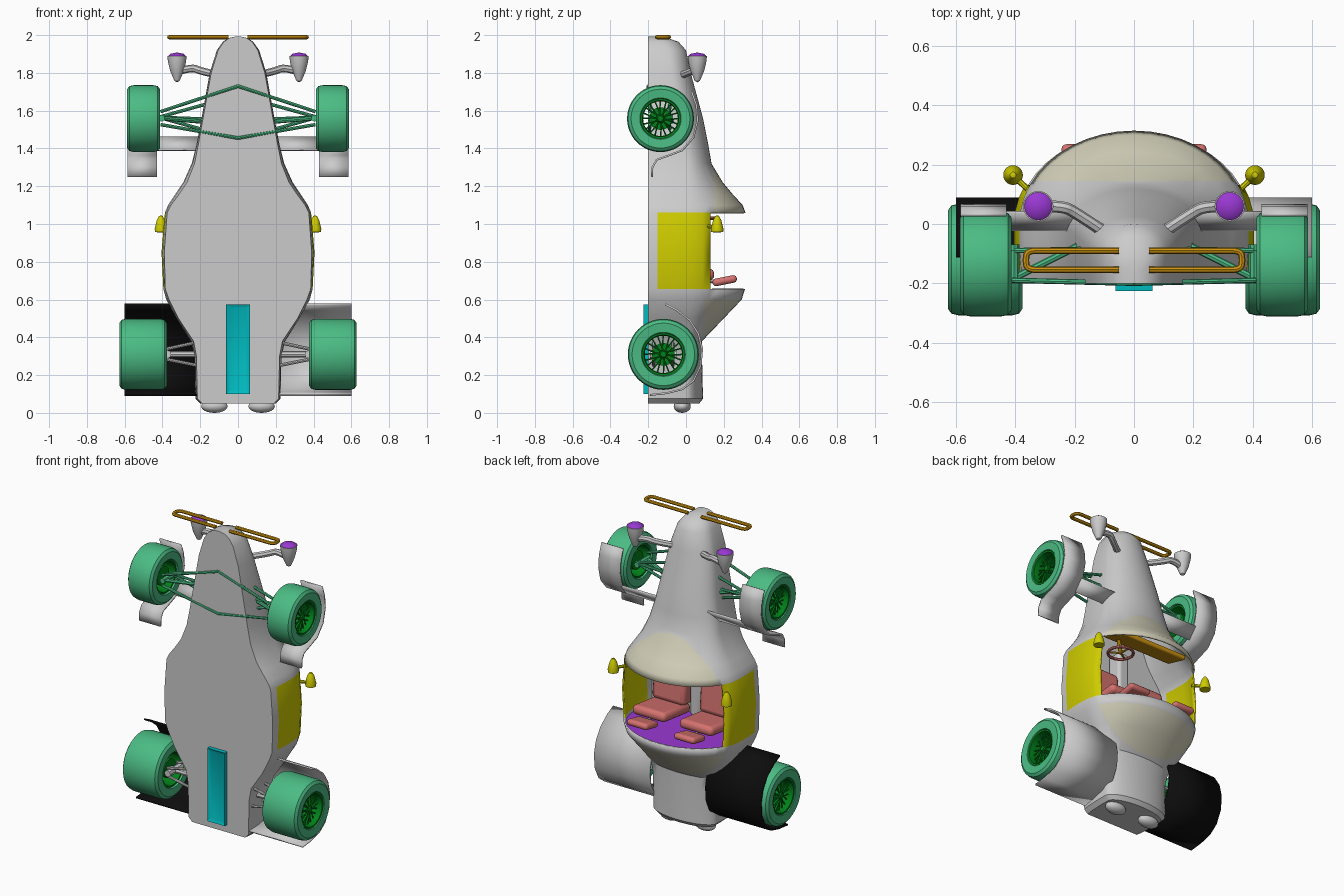
import bpy, bmesh, math
from mathutils import Vector

if "Cube" in bpy.data.objects:
    bpy.data.objects.remove(bpy.data.objects["Cube"])
MADE = []


def material(name, r, g, b):
    m = bpy.data.materials.new(name)
    m.use_nodes = True
    m.diffuse_color = (r, g, b, 1)
    m.node_tree.nodes["Principled BSDF"].inputs["Base Color"].default_value = (r, g, b, 1)
    return m


GREY = material("body_grey", .6, .6, .6)
BEIGE = material("cowl_beige", .64, .62, .48)
YELLOW = material("door_yellow", .62, .6, 0)
GREEN = material("tyre_green", .07, .5, .23)
DARK = material("rim_green", 0, .22, .01)
BLACK = material("fender_black", .004, .004, .004)
PURPLE = material("lens_purple", .32, .04, .65)
CYAN = material("keel_cyan", 0, .5, .53)
ORANGE = material("bumper_orange", .62, .3, .005)
PINK = material("seat_pink", .66, .17, .16)


def finish(name, bm, *mats):
    bmesh.ops.recalc_face_normals(bm, faces=bm.faces)
    me = bpy.data.meshes.new(name)
    bm.to_mesh(me)
    bm.free()
    for m in mats:
        me.materials.append(m)
    ob = bpy.data.objects.new(name, me)
    bpy.context.collection.objects.link(ob)
    MADE.append(ob)
    return ob


def lathe(name, profile, centre, axis, mat, closed=False, n=40, flip=1):
    """Spin (radius, offset) points about the x or z axis."""
    bm = bmesh.new()
    rings = []
    for r, h in profile:
        ring = []
        for i in range(n):
            a = math.tau * i / n
            c, s = r * math.cos(a), r * math.sin(a)
            p = Vector((h * flip, c, s)) if axis == "x" else Vector((c, s, h))
            ring.append(bm.verts.new(p + Vector(centre)))
        rings.append(ring)
    pairs = list(zip(rings, rings[1:])) + ([(rings[-1], rings[0])] if closed else [])
    for a, b in pairs:
        for i in range(n):
            bm.faces.new((a[i], a[i - 1], b[i - 1], b[i]))
    bmesh.ops.remove_doubles(bm, verts=bm.verts, dist=1e-5)
    return finish(name, bm, mat)


def rod(name, points, radius, mat, smooth=False):
    """Round tube along a path."""
    cu = bpy.data.curves.new(name, "CURVE")
    cu.dimensions = "3D"
    cu.bevel_depth = radius
    cu.bevel_resolution = 2
    cu.use_fill_caps = True
    sp = cu.splines.new("NURBS" if smooth else "POLY")
    sp.points.add(len(points) - 1)
    for p, co in zip(sp.points, points):
        p.co = (*co, 1)
    if smooth:
        sp.order_u = 3
        sp.use_endpoint_u = True
    tmp = bpy.data.objects.new(name + "_path", cu)
    bpy.context.collection.objects.link(tmp)
    bpy.context.view_layer.update()
    me = bpy.data.meshes.new_from_object(tmp.evaluated_get(bpy.context.evaluated_depsgraph_get()))
    bpy.data.objects.remove(tmp)
    bm = bmesh.new()
    bm.from_mesh(me)
    return finish(name, bm, mat)


def strip(name, path, x0, x1, mat, thick=.01):
    """Thin curved panel: a (y, z) path extruded along x."""
    bm = bmesh.new()
    rows = [[bm.verts.new((x, y, z)) for x in (x0, x1)] for y, z in path]
    for a, b in zip(rows, rows[1:]):
        bm.faces.new((a[0], a[1], b[1], b[0]))
    ob = finish(name, bm, mat)
    mod = ob.modifiers.new("thickness", "SOLIDIFY")
    mod.thickness, mod.offset = thick, 0
    return ob


def box(name, centre, size, mat, bevel=.0, tilt=0):
    bm = bmesh.new()
    bmesh.ops.create_cube(bm, size=1)
    bmesh.ops.scale(bm, vec=size, verts=bm.verts)
    ob = finish(name, bm, mat)
    ob.location = centre
    ob.rotation_euler.x = tilt
    if bevel:
        mod = ob.modifiers.new("round", "BEVEL")
        mod.width, mod.segments = bevel, 3
    return ob


# Body sections: height, floor half width, half width, widest level, top level
SECTIONS = [(.05, .19, .2, 0, .07), (.075, .215, .225, 0, .09), (.3, .22, .23, 0, .085),
            (.38, .235, .25, 0, .085), (.5, .315, .325, 0, .2), (.6, .365, .38, 0, .295),
            (.655, .385, .395, 0, .312), (.85, .39, .405, 0, .315), (1.06, .375, .387, 0, .315),
            (1.1, .355, .37, 0, .3), (1.16, .31, .33, 0, .245), (1.22, .27, .29, 0, .195),
            (1.32, .23, .245, 0, .135), (1.42, .21, .22, -.02, .118), (1.56, .185, .193, -.04, .09),
            (1.8, .142, .15, -.08, .025), (1.92, .105, .112, -.1, 0), (1.965, .075, .08, -.12, -.04),
            (1.985, .045, .048, -.14, -.1), (1.992, .015, .016, -.16, -.13)]
FLOOR, ARC = -.2, 11


def section(z, wf, w, ys, top):
    low = min(-.15, (FLOOR + ys) / 2)
    half = [(0, FLOOR), (wf, FLOOR), (w * .985, low), (w, (low + ys) / 2)]
    for i in range(ARC + 1):
        a = math.pi / 2 * i / ARC
        half.append((w * math.cos(a), ys + (top - ys) * math.sin(a)))
    return [(x, y, z) for x, y in half] + [(-x, y, z) for x, y in half[-2:0:-1]]


# Body shell with an open cockpit, coloured doors and cowls
bm = bmesh.new()
rings = [[bm.verts.new(p) for p in section(*s)] for s in SECTIONS]
for a, b in zip(rings, rings[1:]):
    for i in range(len(a)):
        bm.faces.new((a[i - 1], a[i], b[i], b[i - 1]))
bm.faces.new(rings[0])
bm.faces.new(rings[-1])
for level, zmin, zmax in ((.145, 1.06, 1.4), (.1, .38, .6)):
    faces = [f for f in bm.faces if zmin < f.calc_center_median().z < zmax]
    geom = faces + list({e for f in faces for e in f.edges}) + list({v for f in faces for v in f.verts})
    bmesh.ops.bisect_plane(bm, geom=geom, plane_co=(0, level, 0), plane_no=(0, 1, 0))
opening = []
for f in bm.faces:
    c = f.calc_center_median()
    if .655 < c.z < 1.06:
        if c.y > .13:
            opening.append(f)
        elif c.y > -.15:
            f.material_index = 2
    elif (c.z > 1.06 and c.y > .145) or (.38 < c.z < .6 and c.y > .1):
        f.material_index = 1
bmesh.ops.delete(bm, geom=opening, context="FACES")
body = finish("body_shell", bm, GREY, BEIGE, YELLOW)
shell = body.modifiers.new("thickness", "SOLIDIFY")
shell.thickness, shell.offset = .01, -1

# Cockpit: rear deck, dashboard, seats, steering wheel
bm = bmesh.new()
bm.faces.new([bm.verts.new((x * .97, y * .96, .64)) for x, y, z in section(*SECTIONS[6])])
finish("rear_deck", bm, PURPLE)
box("dashboard", (0, .1, 1.13), (.5, .16, .03), ORANGE, .01, -.25)
box("centre_tunnel", (0, -.14, .92), (.08, .1, .5), GREY, .02)
for s, side in ((1, "left"), (-1, "right")):
    box(side + "_seat_cushion", (s * .17, -.11, .86), (.24, .1, .26), PINK, .03, .1)
    box(side + "_seat_back", (s * .17, .01, .72), (.24, .28, .06), PINK, .025, .12)
    box(side + "_headrest", (s * .17, .205, .7), (.15, .13, .04), PINK, .018, .2)
    rod(side + "_headrest_post", [(s * .17, .1, .7), (s * .17, .2, .69)], .01, GREY)
wheel = [(.075 + .009 * math.cos(math.tau * i / 8), .009 * math.sin(math.tau * i / 8)) for i in range(8)]
lathe("steering_wheel", wheel, (.17, .08, 1.03), "z", PINK, closed=True)
for i in range(3):
    a = math.tau * i / 3 + math.pi / 2
    rod("steering_spoke", [(.17, .08, 1.03), (.17 + .07 * math.cos(a), .08 + .07 * math.sin(a), 1.03)], .006, ORANGE)
rod("steering_column", [(.17, .08, 1.03), (.17, .06, 1.14)], .012, ORANGE)

# Keel plate under the tail with a sunken channel
bm = bmesh.new()
bmesh.ops.create_cube(bm, size=1)
bmesh.ops.scale(bm, vec=(.125, .028, .475), verts=bm.verts)
bmesh.ops.translate(bm, vec=(0, -.212, .3375), verts=bm.verts)
bm.faces.ensure_lookup_table()
front = min(bm.faces, key=lambda f: f.calc_center_median().y)
bmesh.ops.inset_individual(bm, faces=[front], thickness=.03)
bmesh.ops.translate(bm, vec=(0, .012, 0), verts=front.verts)
finish("keel_plate", bm, CYAN)


def road_wheel(name, s, x0, x1, y, z, r):
    """Tyre, rim, hub and wire spokes; x1 is the outer face."""
    c, rim = (0, y, z), r * .62
    tyre = [(rim, x0), (r * .88, x0), (r * .97, x0 + .012), (r, x0 + .035), (r, x1 - .035),
            (r * .97, x1 - .012), (r * .88, x1), (rim, x1 - .004), (rim - .006, x1 - .02), (rim - .006, x0 + .02)]
    lathe(name + "_tyre", tyre, c, "x", GREEN, True, 48, s)
    band = [(rim - .004, x1 - .008), (rim - .014, x1 - .01), (rim - .018, x1 - .04), (rim - .014, x0 + .01), (rim - .004, x0 + .01)]
    lathe(name + "_rim", band, c, "x", DARK, True, 48, s)
    hub = [(0, x1 - .02), (.015, x1 - .022), (.022, x1 - .035), (.022, x0 + .03), (0, x0 + .03)]
    lathe(name + "_hub", hub, c, "x", DARK, False, 20, s)
    lathe(name + "_brake", [(0, x0 + .03), (.06, x0 + .03), (.06, x0 + .05), (0, x0 + .05)], c, "x", DARK, False, 24, s)
    for i in range(20):
        a, b = math.tau * i / 20, math.tau * (i + (1 if i % 2 else -1)) / 20
        rod(name + "_spoke", [(s * (x1 - .03), y + .02 * math.cos(a), z + .02 * math.sin(a)),
                              (s * (x1 - .045), y + (rim - .012) * math.cos(b), z + (rim - .012) * math.sin(b))], .004, DARK)


FRONT_FENDER = [(.03, 1.7), (.055, 1.63), (.062, 1.55), (.04, 1.46), (-.02, 1.39), (-.1, 1.36),
                (-.155, 1.34), (-.178, 1.3), (-.18, 1.25)]
REAR_FENDER = [(-.11, .575), (-.05, .545), (.02, .49), (.065, .42), (.085, .34), (.078, .25),
               (.04, .17), (-.02, .125), (-.1, .105), (-.19, .095)]

# Everything carried on both sides
for s, side in ((1, "left"), (-1, "right")):
    road_wheel(side + "_front", s, .413, .587, -.135, 1.558, .177)
    road_wheel(side + "_rear", s, .376, .628, -.12, .31, .188)
    strip(side + "_front_fender", FRONT_FENDER, s * .43, s * .585, GREY)
    strip(side + "_fender_bracket", FRONT_FENDER[3:5], s * .18, s * .44, GREY)
    strip(side + "_rear_fender", REAR_FENDER, s * .2, s * .6, GREY if s > 0 else BLACK)

    # Front suspension: lower chevrons and upper arms
    for z in (1.73, 1.455):
        rod(side + "_lower_arm", [(s * .41, -.19, 1.56 + (z - 1.59) * .25), (0, -.2, z)], .009, GREEN)
    for z in (1.64, 1.555, 1.49):
        rod(side + "_upper_arm", [(s * .42, -.09, 1.565), (s * .15, -.085, z)], .009, GREEN)
    rod(side + "_damper", [(s * .4, -.18, 1.56), (s * .16, -.06, 1.54)], .012, GREEN)
    rod(side + "_upright", [(s * .405, -.2, 1.56), (s * .405, -.07, 1.56)], .018, GREEN)

    # Rear suspension
    for y in (-.17, -.07):
        for z in (.25, .375):
            rod(side + "_rear_arm", [(s * .39, y, .31 + (z - .31) * .4), (s * .21, y, z)], .009, GREY)
    rod(side + "_drive_shaft", [(s * .4, -.12, .31), (s * .2, -.12, .31)], .018, GREY)
    rod(side + "_rear_upright", [(s * .375, -.19, .31), (s * .375, -.05, .31)], .022, GREY)

    # Headlamps on brackets
    lamp = [(0, 1.75), (.014, 1.758), (.036, 1.81), (.048, 1.86), (.051, 1.89), (0, 1.89)]
    lathe(side + "_headlamp", lamp, (s * .323, .06, 0), "z", GREY)
    lathe(side + "_lens", [(.049, 1.888), (.035, 1.901), (0, 1.908)], (s * .323, .06, 0), "z", PURPLE)
    rod(side + "_lamp_bracket", [(s * .31, .06, 1.81), (s * .24, .06, 1.83), (s * .2, .04, 1.81), (s * .11, -.02, 1.79)], .02, GREY, True)

    # Door mirrors
    lathe(side + "_mirror", [(0, .955), (.032, .957), (.033, .975), (.022, 1.02), (.01, 1.042), (0, 1.046)],
          (s * .408, .165, 0), "z", YELLOW)
    rod(side + "_mirror_stalk", [(s * .41, .165, .98), (s * .35, .11, .99)], .01, YELLOW)

    # Looped nose bumper
    loop = [(.05, -.09), (.3, -.09), (.36, -.09), (.366, -.122), (.36, -.154), (.3, -.154), (.05, -.154)]
    rod(side + "_bumper", [(s * x, y, 1.989) for x, y in loop], .011, ORANGE, True)

    # Tail lamp pods
    bm = bmesh.new()
    bmesh.ops.create_uvsphere(bm, u_segments=24, v_segments=12, radius=1)
    bmesh.ops.scale(bm, vec=(.07, .045, .035), verts=bm.verts)
    bmesh.ops.translate(bm, vec=(s * .125, -.02, .035), verts=bm.verts)
    finish(side + "_tail_pod", bm, GREY)

# Smooth shading with crisp edges
bpy.ops.object.select_all(action="DESELECT")
for ob in MADE:
    ob.select_set(True)
bpy.context.view_layer.objects.active = body
bpy.ops.object.shade_smooth_by_angle(angle=math.radians(35))
